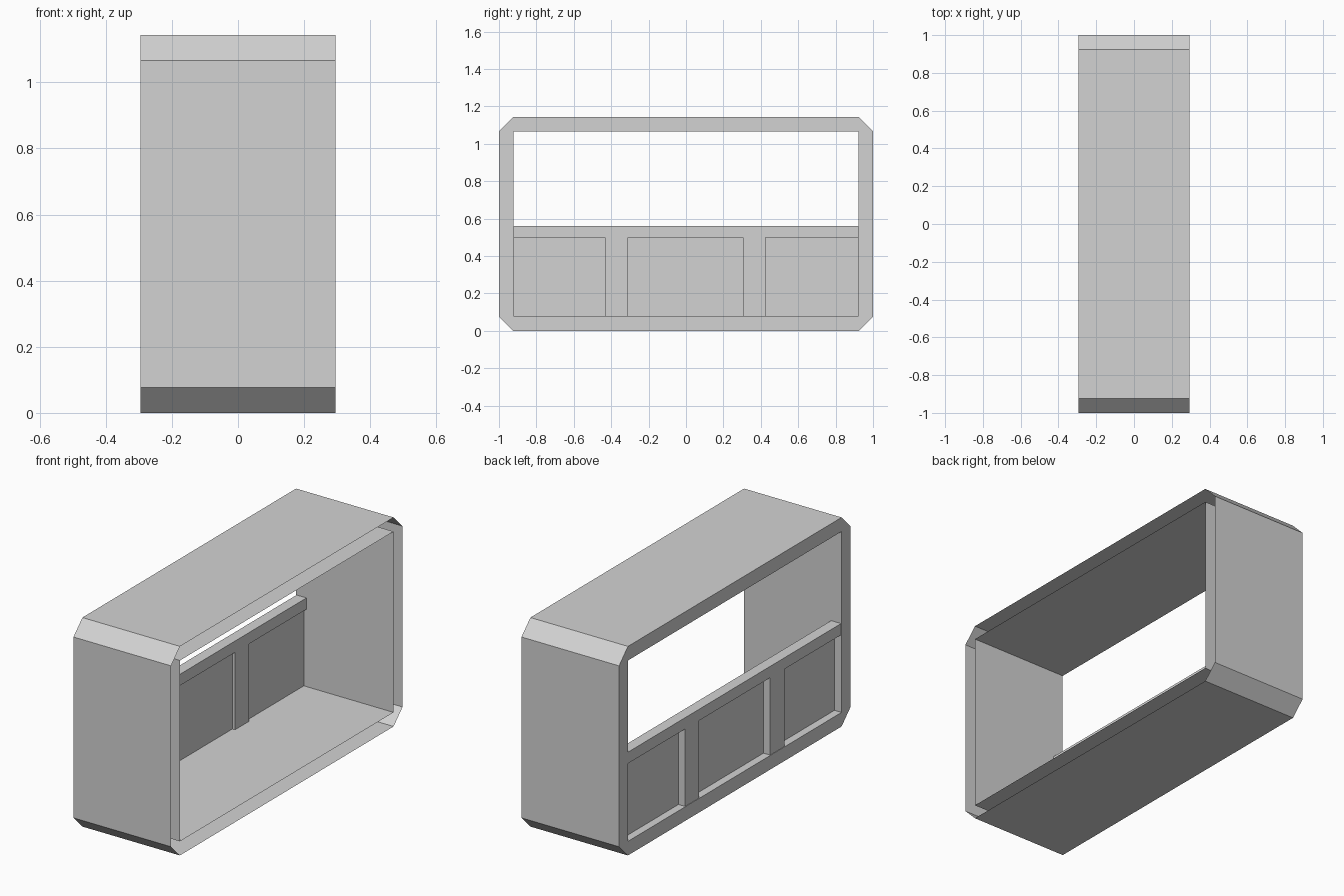
import bpy
import bmesh

if "Cube" in bpy.data.objects:
    bpy.data.objects.remove(bpy.data.objects["Cube"], do_unlink=True)

HALF_X, HALF_Y, HEIGHT = 0.295, 1.0, 1.143
WALL = 0.077                      # gap between outer shell and inner lining
IN_Y = HALF_Y - WALL

grey = bpy.data.materials.new("light grey")
grey.use_nodes = True
colour = (0.65, 0.65, 0.65, 1)
grey.diffuse_color = colour
grey.node_tree.nodes["Principled BSDF"].inputs["Base Color"].default_value = colour


def add_object(name, bm):
    mesh = bpy.data.meshes.new(name)
    bm.to_mesh(mesh)
    bm.free()
    mesh.materials.append(grey)
    obj = bpy.data.objects.new(name, mesh)
    bpy.context.collection.objects.link(obj)
    return obj


def box(name, x, y, z):
    """Box from (low, high) ranges on each axis."""
    bm = bmesh.new()
    bmesh.ops.create_cube(bm, size=1)
    for v in bm.verts:
        v.co = [low + (high - low) * (c + 0.5)
                for c, (low, high) in zip(v.co, (x, y, z))]
    return add_object(name, bm)


# Hollow frame: chamfered outer shell, square lining, rim closing one side only
bm = bmesh.new()
low, high = WALL, HEIGHT - WALL
outer = [(-IN_Y, 0), (IN_Y, 0), (HALF_Y, low), (HALF_Y, high),
         (IN_Y, HEIGHT), (-IN_Y, HEIGHT), (-HALF_Y, high), (-HALF_Y, low)]
inner = [(-IN_Y, low), (IN_Y, low), (IN_Y, high), (-IN_Y, high)]


def loop(points, x):
    return [bm.verts.new((x, y, z)) for y, z in points]


out_rim, out_open = loop(outer, -HALF_X), loop(outer, HALF_X)
in_rim, in_open = loop(inner, -HALF_X), loop(inner, HALF_X)
for i in range(8):
    j = (i + 1) % 8
    bm.faces.new((out_rim[i], out_rim[j], out_open[j], out_open[i]))
for i in range(4):
    j = (i + 1) % 4
    a, b, c = out_rim[2 * i], out_rim[2 * i + 1], out_rim[(2 * i + 2) % 8]
    bm.faces.new((in_rim[j], in_rim[i], in_open[i], in_open[j]))
    bm.faces.new((b, a, in_rim[i], in_rim[j]))
    bm.faces.new((c, b, in_rim[j]))
add_object("hollow_frame", bm)

# Low divider along the rim side: rail, two posts and recessed panels
RAIL_X = (-0.292, -0.232)
RAIL_LOW, RAIL_TOP = 0.5, 0.562
box("top_rail", RAIL_X, (-IN_Y, IN_Y), (RAIL_LOW, RAIL_TOP))
posts = [(-0.432, -0.31), (0.305, 0.425)]
for side, span in zip(("front", "back"), posts):
    box(side + "_post", RAIL_X, span, (low, RAIL_LOW))

bays = [(-IN_Y, posts[0][0]), (posts[0][1], posts[1][0]), (posts[1][1], IN_Y)]
for side, span in zip(("front", "middle", "back"), bays):
    box(side + "_panel", (-0.252, -0.248), span, (low, RAIL_LOW))
